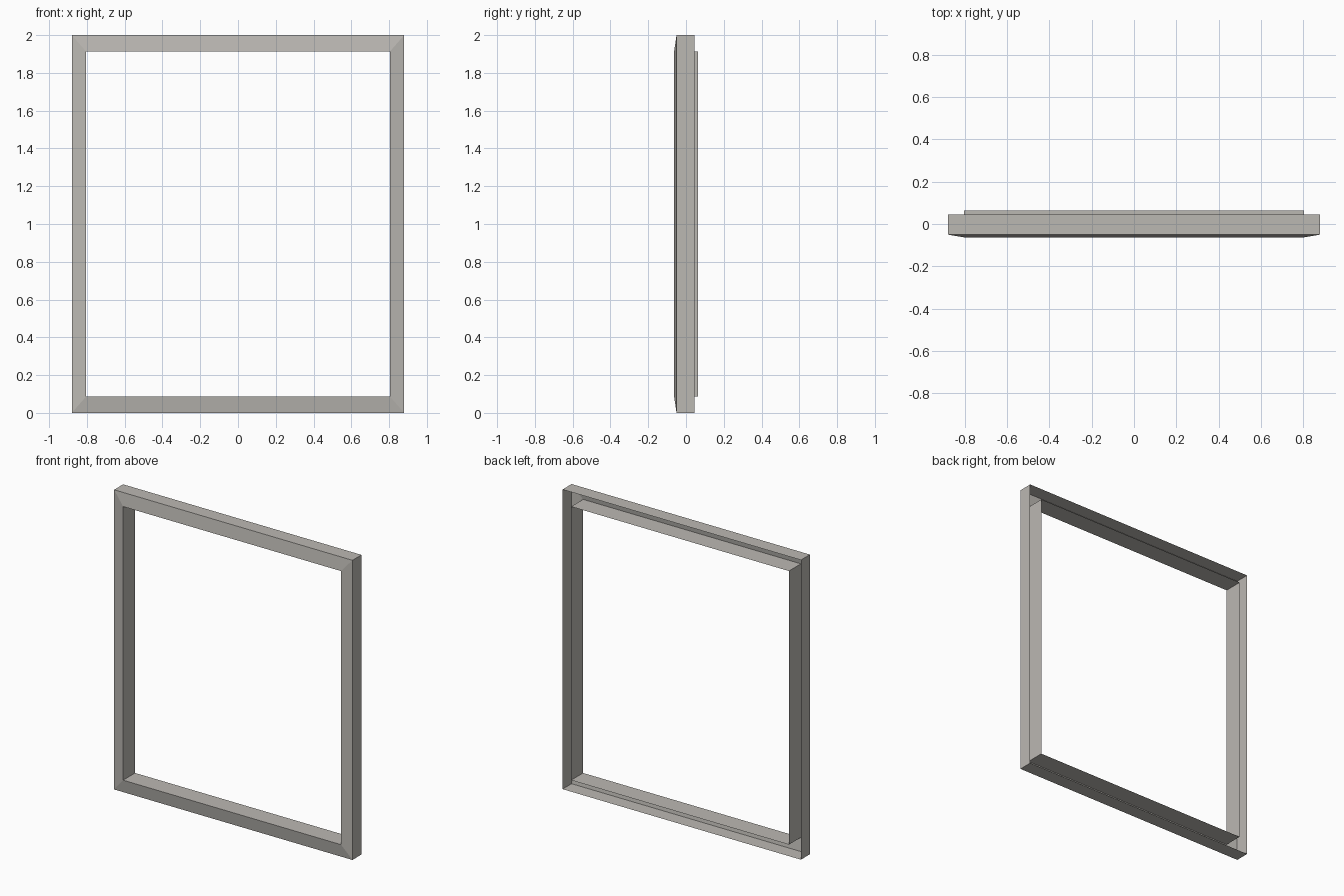
import bpy, bmesh

if "Cube" in bpy.data.objects:
    bpy.data.objects.remove(bpy.data.objects["Cube"])

# one flat colour for the whole frame
mat = bpy.data.materials.new("warm grey")
mat.diffuse_color = (0.50, 0.48, 0.45, 1.0)
mat.use_nodes = True
mat.node_tree.nodes["Principled BSDF"].inputs["Base Color"].default_value = mat.diffuse_color

# cross-section rings from back outer edge to back inner edge:
# (half width, bottom z, top z, y)
rings = [
    (0.88, 0.0, 2.0, 0.045),      # outer wall, back edge
    (0.88, 0.0, 2.0, -0.05),      # outer wall, front edge
    (0.804, 0.087, 1.913, -0.063),  # sloped front, inner edge
    (0.804, 0.087, 1.913, 0.063),   # inner wall, back edge
]

# open-backed shell: outer wall, mitred sloped front, inner wall
bm = bmesh.new()
loops = []
for w, z0, z1, y in rings:
    loops.append([bm.verts.new(p) for p in
                  ((-w, y, z0), (w, y, z0), (w, y, z1), (-w, y, z1))])
for a, b in zip(loops, loops[1:]):
    for i in range(4):
        j = (i + 1) % 4
        bm.faces.new((a[i], a[j], b[j], b[i]))
bm.normal_update()
if loops[0][0].link_faces[0].normal.dot(loops[0][0].co) < 0:
    bmesh.ops.reverse_faces(bm, faces=bm.faces[:])

mesh = bpy.data.meshes.new("window_frame")
bm.to_mesh(mesh)
bm.free()
mesh.materials.append(mat)
obj = bpy.data.objects.new("window_frame", mesh)
bpy.context.collection.objects.link(obj)
